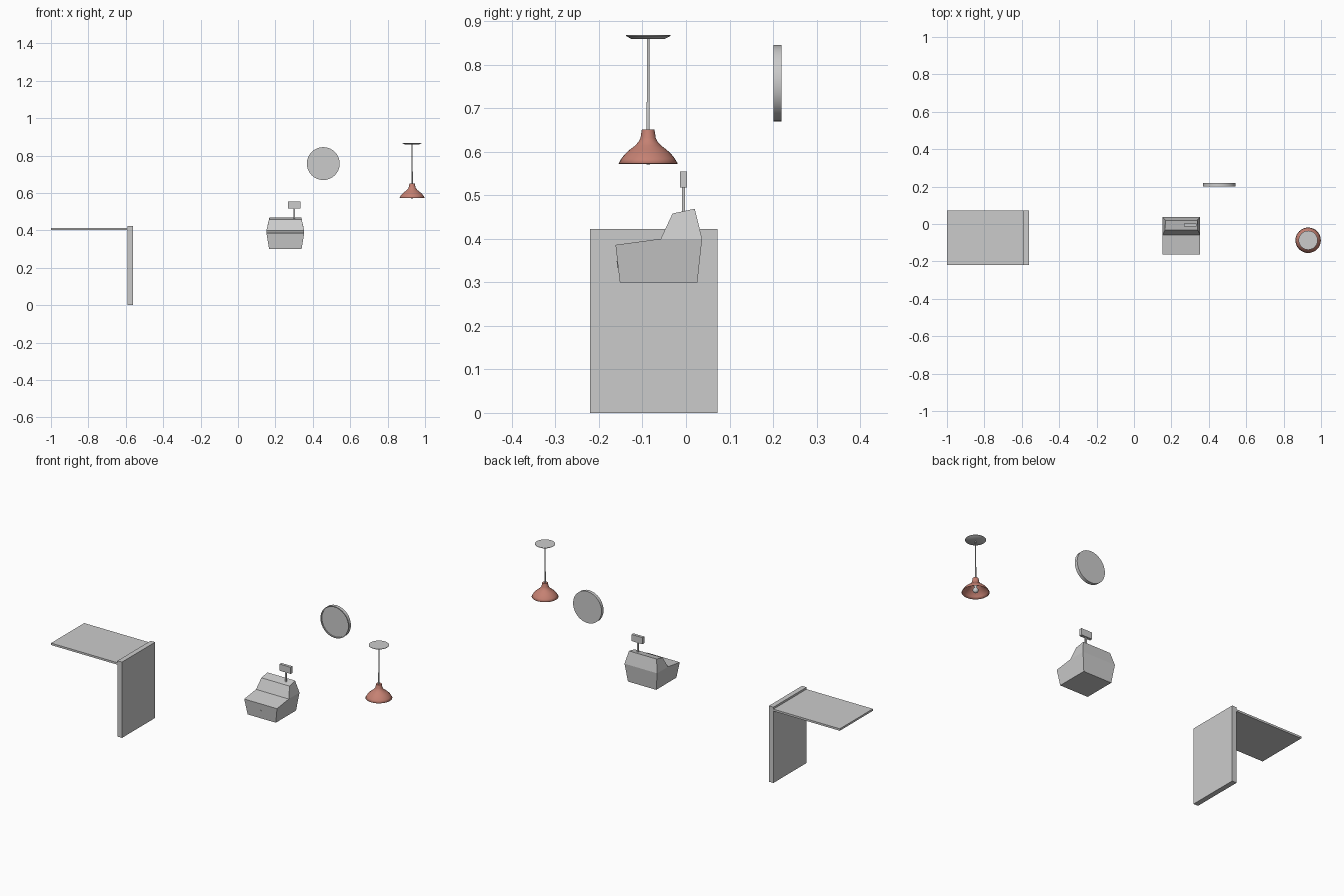
import bpy, bmesh
from math import pi, cos, sin, atan2

if "Cube" in bpy.data.objects:
    bpy.data.objects.remove(bpy.data.objects["Cube"])


def finish(bm, name, mat=None, smooth=False):
    bmesh.ops.recalc_face_normals(bm, faces=bm.faces)
    me = bpy.data.meshes.new(name)
    bm.to_mesh(me)
    bm.free()
    ob = bpy.data.objects.new(name, me)
    bpy.context.collection.objects.link(ob)
    if mat:
        me.materials.append(mat)
    if smooth:
        bpy.ops.object.select_all(action='DESELECT')
        ob.select_set(True)
        bpy.context.view_layer.objects.active = ob
        bpy.ops.object.shade_smooth_by_angle(angle=0.6)
    return ob


def box(name, lo, hi):
    bm = bmesh.new()
    bmesh.ops.create_cube(bm, size=1)
    for v in bm.verts:
        v.co = [(a + b) / 2 + c * (b - a) for a, b, c in zip(lo, hi, v.co)]
    return finish(bm, name)


def lathe(name, profile, loc, rot=(0, 0, 0), n=32, mat=None):
    """Revolve (radius, height) points round z; radius 0 closes an end."""
    bm = bmesh.new()
    rings = []
    for r, z in profile:
        if r == 0:
            rings.append([bm.verts.new((0, 0, z))] * n)
        else:
            rings.append([bm.verts.new((r * cos(2 * pi * i / n), r * sin(2 * pi * i / n), z))
                          for i in range(n)])
    for a, b in zip(rings, rings[1:]):
        for i in range(n):
            j = (i + 1) % n
            bm.faces.new(list(dict.fromkeys((a[i], a[j], b[j], b[i]))))
    ob = finish(bm, name, mat, True)
    ob.location, ob.rotation_euler = loc, rot
    return ob


# Counter: upright panel and work surface
box("counter_panel", (-0.59, -0.22, 0), (-0.562, 0.072, 0.423))
box("counter_top", (-1, -0.22, 0.401), (-0.59, 0.072, 0.412))

# Cash register body: side outline as (y, z, half width)
RX = 0.253
outline = [(-0.152, 0.30, 0.087), (-0.162, 0.386, 0.101), (-0.058, 0.40, 0.101),
           (-0.031, 0.458, 0.087), (0.02, 0.469, 0.085), (0.037, 0.40, 0.101),
           (0.026, 0.30, 0.087)]
bm = bmesh.new()
left = [bm.verts.new((RX - w, y, z)) for y, z, w in outline]
right = [bm.verts.new((RX + w, y, z)) for y, z, w in outline]
for i in range(7):
    j = (i + 1) % 7
    bm.faces.new((left[i], left[j], right[j], right[i]))
for s in (left, right):
    bm.faces.new([s[k] for k in (0, 1, 2, 5, 6)])
    bm.faces.new(s[2:6])
finish(bm, "register_body")

# Drawer lock, customer display and its post
tilt = pi / 2 + atan2(0.01, 0.086)
lathe("drawer_lock", [(0, -0.003), (0.008, -0.003), (0.008, 0.0015), (0, 0.0015)],
      (0.248, -0.157, 0.341), (tilt, 0, 0), 16)
box("display_post", (0.296, -0.009, 0.455), (0.305, -0.002, 0.522))
box("display", (0.267, -0.014, 0.518), (0.335, 0.002, 0.555))

# Round wall mirror: thin rim with recessed glass, facing -y
lathe("wall_mirror", [(0, 0), (0.088, 0), (0.088, 0.018), (0.083, 0.018),
                      (0.083, 0.012), (0, 0.012)],
      (0.456, 0.219, 0.757), (pi / 2, 0, 0))

# Pendant lamp: canopy, rod, bell shade and bulb
LAMP = (0.931, -0.087, 0)
copper = bpy.data.materials.new("copper")
copper.diffuse_color = (0.56, 0.22, 0.17, 1)
copper.use_nodes = True
copper.node_tree.nodes["Principled BSDF"].inputs["Base Color"].default_value = copper.diffuse_color
lathe("lamp_canopy", [(0, 0.868), (0.051, 0.868), (0.051, 0.866), (0.038, 0.859), (0, 0.859)], LAMP)
lathe("lamp_rod", [(0, 0.862), (0.003, 0.862), (0.003, 0.715), (0.0037, 0.713),
                   (0.0037, 0.645), (0, 0.645)], LAMP, n=12)
shade = lathe("lamp_shade", [(0, 0.651), (0.0145, 0.651), (0.0175, 0.632), (0.021, 0.624),
                             (0.03, 0.614), (0.042, 0.605), (0.052, 0.596),
                             (0.061, 0.585), (0.068, 0.573)], LAMP, mat=copper)
mod = shade.modifiers.new("thickness", 'SOLIDIFY')
mod.thickness = 0.0015
lathe("lamp_bulb", [(0, 0.649), (0.007, 0.649), (0.007, 0.598)] +
      [(0.0145 * sin(a * pi / 8), 0.585 + 0.0145 * cos(a * pi / 8)) for a in range(2, 8)] +
      [(0, 0.5705)], LAMP, n=20)
